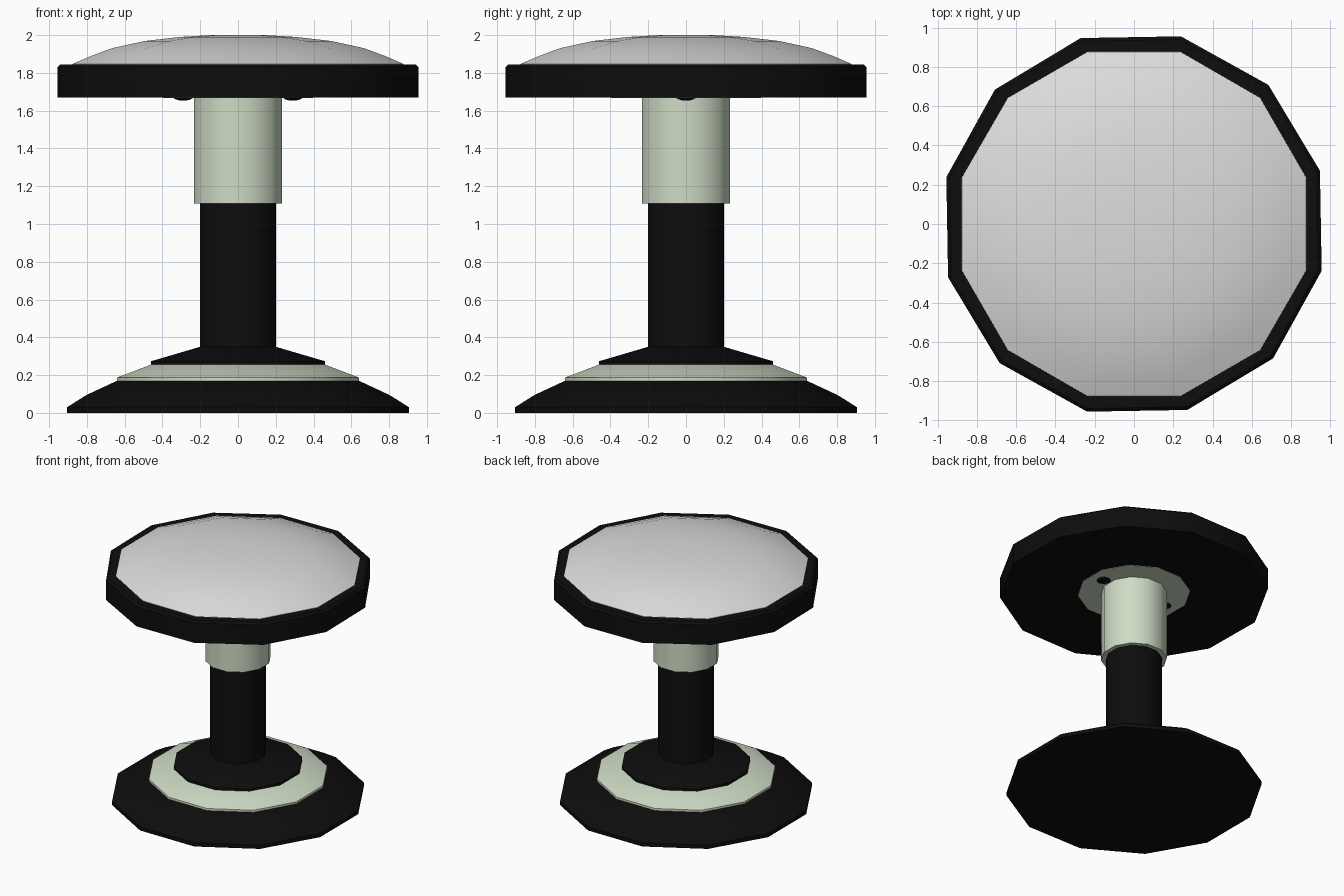
import bpy, bmesh, math

if "Cube" in bpy.data.objects:
    bpy.data.objects.remove(bpy.data.objects["Cube"])


def material(name, rgb):
    m = bpy.data.materials.new(name)
    m.diffuse_color = (*rgb, 1)
    m.use_nodes = True
    m.node_tree.nodes["Principled BSDF"].inputs["Base Color"].default_value = m.diffuse_color
    return m


BLACK = material("black", (0.004, 0.004, 0.004))
MINT = material("pale mint", (0.62, 0.71, 0.56))
WHITE = material("soft white", (0.72, 0.72, 0.72))


def finish(bm, name, mat, angle=40):
    bmesh.ops.recalc_face_normals(bm, faces=bm.faces)
    me = bpy.data.meshes.new(name)
    bm.to_mesh(me)
    bm.free()
    me.materials.append(mat)
    ob = bpy.data.objects.new(name, me)
    bpy.context.collection.objects.link(ob)
    bpy.ops.object.select_all(action='DESELECT')
    ob.select_set(True)
    bpy.context.view_layer.objects.active = ob
    bpy.ops.object.shade_smooth_by_angle(angle=math.radians(angle))
    return ob


def turned(name, mat, profile, offset=15, sides=12, angle=20 + 12, cap=(True, True)):
    """Twelve-sided solid of revolution from (radius, z) pairs, bottom to top."""
    bm = bmesh.new()
    rings = []
    for r, z in profile:
        ring = []
        for i in range(sides):
            a = math.radians(offset) + math.tau * i / sides
            ring.append(bm.verts.new((r * math.cos(a), r * math.sin(a), z)))
        rings.append(ring)
    for lo, hi in zip(rings, rings[1:]):
        for i in range(sides):
            j = (i + 1) % sides
            bm.faces.new((lo[i], lo[j], hi[j], hi[i]))
    if cap[0]:
        bm.faces.new(rings[0][::-1])
    if cap[1]:
        bm.faces.new(rings[-1])
    return finish(bm, name, mat, angle)


# stepped foot
turned("base_foot", BLACK, [(.937, 0), (.937, .03), (.83, .095), (.663, .17)])
turned("base_ring", MINT, [(.663, .17), (.663, .187), (.478, .255)])
turned("base_collar", BLACK, [(.478, .255), (.478, .273), (.207, .35)])

# telescoping column
turned("column", BLACK, [(.207, .34), (.207, 1.13)])
turned("column_sleeve", MINT, [(.242, 1.108), (.242, 1.68)])

# mounting plate under the seat, with two bolt heads
turned("mounting_plate", MINT, [(.412, 1.667), (.412, 1.675)])
for side, x in (("left", -.29), ("right", .29)):
    bm = bmesh.new()
    bmesh.ops.create_uvsphere(bm, u_segments=12, v_segments=8, radius=1)
    bmesh.ops.scale(bm, vec=(.055, .055, .022), verts=bm.verts)
    bmesh.ops.translate(bm, vec=(x, 0, 1.675), verts=bm.verts)
    finish(bm, side + "_bolt", BLACK, 60)

# seat band and domed cushion
turned("seat_band", BLACK,
       [(.985, 1.67), (.985, 1.83), (.968, 1.845), (.90, 1.845)], offset=16)
turned("seat_cushion", WHITE,
       [(.91, 1.835), (.908, 1.847), (.81, 1.888), (.69, 1.931), (.51, 1.969),
        (.32, 1.99), (.15, 2.0)])
